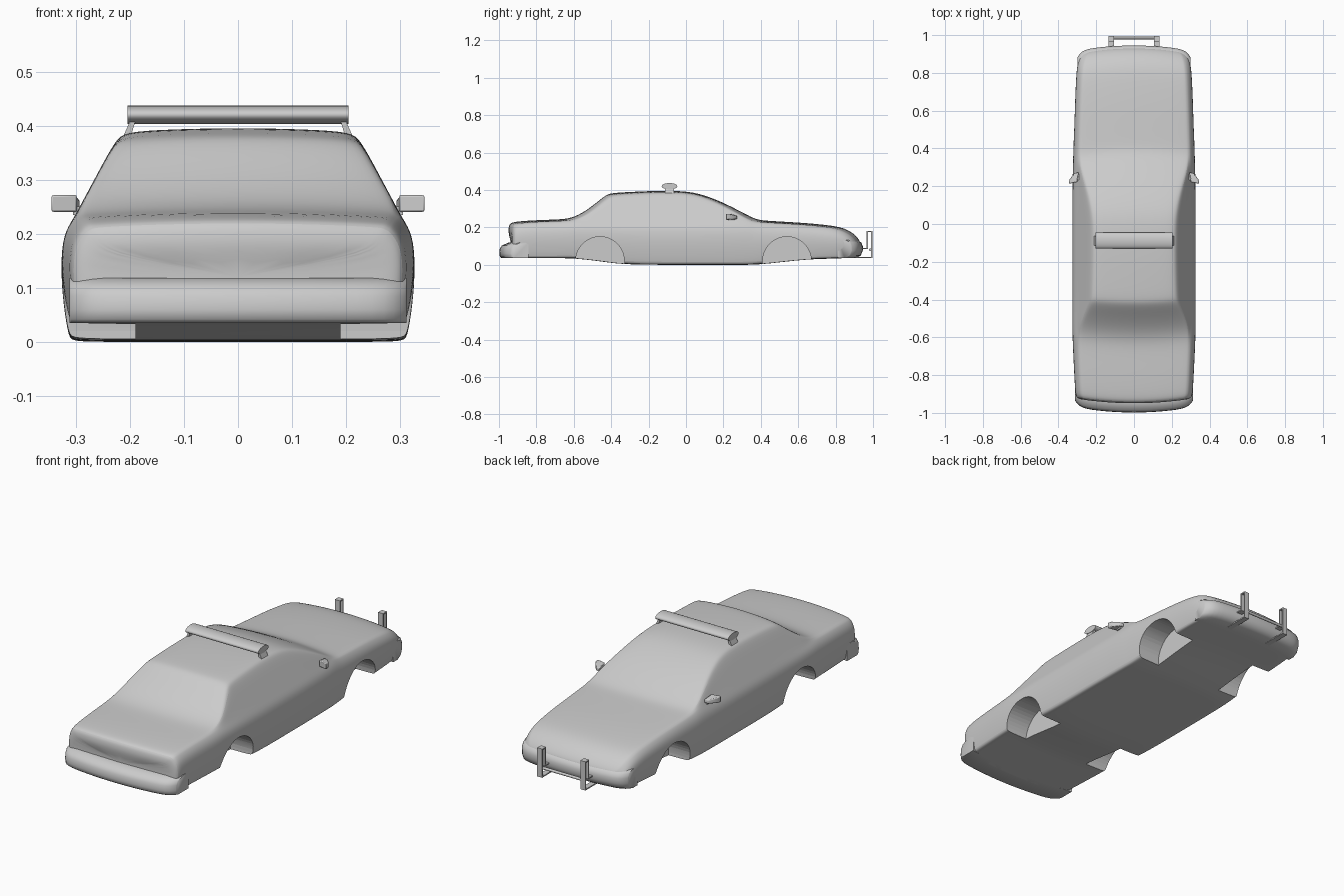
import bpy, bmesh, math
from mathutils import Vector

cube = bpy.data.objects.get("Cube")
if cube:
    bpy.data.objects.remove(cube, do_unlink=True)

grey = bpy.data.materials.new("plain grey")
grey.use_nodes = True
COLOR = (0.6, 0.6, 0.6, 1)
grey.diffuse_color = COLOR
grey.node_tree.nodes["Principled BSDF"].inputs["Base Color"].default_value = COLOR


def make(name, verts, faces):
    mesh = bpy.data.meshes.new(name)
    mesh.from_pydata(verts, [], faces)
    bm = bmesh.new()
    bm.from_mesh(mesh)
    bmesh.ops.recalc_face_normals(bm, faces=bm.faces)
    bm.to_mesh(mesh)
    bm.free()
    mesh.materials.append(grey)
    obj = bpy.data.objects.new(name, mesh)
    bpy.context.collection.objects.link(obj)
    return obj


def loft(name, rings):
    """Skin equal-sized closed rings and cap both ends."""
    n = len(rings[0])
    verts = [v for ring in rings for v in ring]
    faces = [(i * n + j, i * n + (j + 1) % n, (i + 1) * n + (j + 1) % n, (i + 1) * n + j)
             for i in range(len(rings) - 1) for j in range(n)]
    faces += [tuple(range(n)), tuple(range(len(verts) - n, len(verts)))]
    return make(name, verts, faces)


def smooth(obj, degrees=40):
    bpy.ops.object.select_all(action='DESELECT')
    obj.select_set(True)
    bpy.context.view_layer.objects.active = obj
    bpy.ops.object.shade_smooth_by_angle(angle=math.radians(degrees))


def bow(x, y):
    """Pull the sides back so both ends curve in plan."""
    return y - 0.03 * max(-1, min(1, y / 0.35)) * (x / 0.32) ** 2


def section(y, top, low, w):
    """Body cross-section: floor, flank, shoulder, glass and roof."""
    shoulder = min(0.23, top - 0.018)
    rim = top - 0.01
    rim_x = min(0.88 * w, 0.30 - (rim - 0.235) * 0.53)
    h = shoulder - low
    a, b = Vector((0.925 * w, shoulder)), Vector((rim_x, rim))
    half = [(0.6 * w, low), (0.93 * w, low), (0.955 * w, low + 0.03 * h),
            (0.985 * w, low + 0.3 * h), (w, low + 0.58 * h), (0.985 * w, low + 0.85 * h),
            tuple(a), tuple(a.lerp(b, 0.5)), tuple(a.lerp(b, 0.93)),
            tuple(b + Vector((-0.012, 0.002))), (0.6 * rim_x, top - 0.003)]
    loop = [(0, low)] + half + [(0, top)] + [(-x, z) for x, z in reversed(half)]
    return [(x, bow(x, y), z) for x, z in loop]


# Body stations: y, top height, floor height, half width
stations = [
    (-0.952, 0.17, 0.06, 0.26), (-0.951, 0.20, 0.045, 0.292), (-0.945, 0.222, 0.035, 0.307),
    (-0.92, 0.232, 0.035, 0.313), (-0.80, 0.24, 0.035, 0.319), (-0.68, 0.243, 0.035, 0.325),
    (-0.62, 0.25, 0.035, 0.327), (-0.56, 0.275, 0.03, 0.328), (-0.49, 0.325, 0.022, 0.328),
    (-0.43, 0.375, 0.014, 0.328), (-0.40, 0.384, 0.010, 0.328), (-0.33, 0.389, 0.003, 0.328),
    (-0.20, 0.395, 0, 0.328), (-0.08, 0.397, 0, 0.328), (0.02, 0.392, 0, 0.328),
    (0.10, 0.373, 0, 0.328), (0.20, 0.334, 0, 0.327), (0.30, 0.283, 0, 0.326),
    (0.36, 0.251, 0, 0.324), (0.40, 0.239, 0.003, 0.323), (0.46, 0.235, 0.008, 0.321),
    (0.60, 0.227, 0.024, 0.316), (0.68, 0.221, 0.03, 0.313), (0.78, 0.211, 0.033, 0.309),
    (0.84, 0.199, 0.035, 0.305), (0.885, 0.178, 0.037, 0.298), (0.915, 0.152, 0.042, 0.287),
    (0.93, 0.13, 0.05, 0.272), (0.935, 0.115, 0.06, 0.25)]
body = loft("car_body", [section(*s) for s in stations])
sub = body.modifiers.new("smooth_surface", 'SUBSURF')
sub.levels = sub.render_levels = 2

# Wheel wells
for end, cy in (("rear", -0.46), ("front", 0.54)):
    for side in (-1, 1):
        r = 0.13
        arch = [(cy + r * math.cos(math.pi * i / 24), 0.02 + r * math.sin(math.pi * i / 24))
                for i in range(25)]
        arch += [(cy - r, -0.1), (cy + r, -0.1)]
        cutter = loft(end + "_well_cutter", [[(side * x, y, z) for y, z in arch]
                                            for x in (0.19, 0.4)])
        cutter.hide_render = True
        cut = body.modifiers.new("wheel_well", 'BOOLEAN')
        cut.operation, cut.object, cut.solver = 'DIFFERENCE', cutter, 'EXACT'
        smooth(body, 35)
        for name in [m.name for m in body.modifiers if m.type in {'SUBSURF', 'BOOLEAN'}]:
            bpy.ops.object.modifier_apply(modifier=name)
        bpy.data.objects.remove(cutter, do_unlink=True)
smooth(body, 35)


# Bumpers: one rounded profile carried across the car, pinched at the corners
def bumper(name, profile, half_width):
    rings = []
    for i in range(-12, 13):
        t = math.sin(i / 12 * math.pi / 2)
        pinch = 0.035 * abs(t) ** 14
        sign = 1 if profile[0][0] > 0 else -1
        x = half_width * t
        rings.append([(x, bow(x, y) - sign * pinch * (abs(y) > 0.9), z) for y, z in profile])
    smooth(loft(name, rings), 50)


bumper("rear_bumper", [(-0.87, 0.035), (-0.985, 0.035), (-0.995, 0.042), (-0.998, 0.06),
                       (-0.996, 0.085), (-0.985, 0.103), (-0.95, 0.118), (-0.87, 0.118)], 0.312)
bumper("front_bumper", [(0.84, 0.036), (0.91, 0.036), (0.935, 0.05), (0.945, 0.075),
                        (0.945, 0.1), (0.937, 0.12), (0.915, 0.132), (0.84, 0.132)], 0.298)

# Roof light bar with angled feet
oval = [(-0.088 + 0.042 * math.cos(i * math.pi / 12),
         0.42 + 0.017 * math.sin(i * math.pi / 12)) for i in range(24)]
smooth(loft("light_bar", [[(x, y, z) for y, z in oval] for x in (-0.204, 0.204)]))
for side, label in ((1, "left"), (-1, "right")):
    foot = [(0.19, 0.408), (0.2, 0.408), (0.215, 0.374), (0.2, 0.374)]
    loft(label + "_light_bar_foot",
         [[(side * x, y, z) for x, z in foot] for y in (-0.113, -0.063)])

    # Door mirror: flat rear glass, tapering forward, on a short arm
    def rect(x0, x1, y, z0, z1):
        return [(side * x, y + (0.32 - x) * 0.2, z)
                for x, z in ((x0, z0), (x1, z0), (x1, z1), (x0, z1))]
    mirror = loft(label + "_mirror", [rect(0.298, 0.346, 0.218, 0.24, 0.272),
                                      rect(0.298, 0.342, 0.24, 0.242, 0.27),
                                      rect(0.292, 0.315, 0.268, 0.244, 0.262)])
    bev = mirror.modifiers.new("soft_edges", 'BEVEL')
    bev.width, bev.segments = 0.004, 2
    smooth(mirror)
    loft(label + "_mirror_arm", [rect(0.27, 0.305, 0.228, 0.235, 0.25),
                                 rect(0.27, 0.305, 0.258, 0.235, 0.25)])

    # Push bar upright: a flat strap bent into a hook
    path = [(0.86, 0.035), (0.996, 0.035), (0.996, 0.18), (0.966, 0.18), (0.966, 0.09), (0.94, 0.09)]
    inner = [(0.94, 0.096), (0.972, 0.096), (0.972, 0.174), (0.99, 0.174), (0.99, 0.041), (0.86, 0.041)]
    inner[0:2] = [(0.94, 0.096), (0.972, 0.084)]
    inner[0], path[-1] = (0.94, 0.084), (0.94, 0.09)
    loft(label + "_push_bar", [[(side * x, y, z) for y, z in path + inner]
                               for x in (0.107, 0.135)])

# Push bar cross tube
tube = [(0.985 + 0.007 * math.cos(i * math.pi / 6), 0.08 + 0.007 * math.sin(i * math.pi / 6))
        for i in range(12)]
smooth(loft("push_bar_cross_tube", [[(x, y, z) for y, z in tube] for x in (-0.115, 0.115)]))
